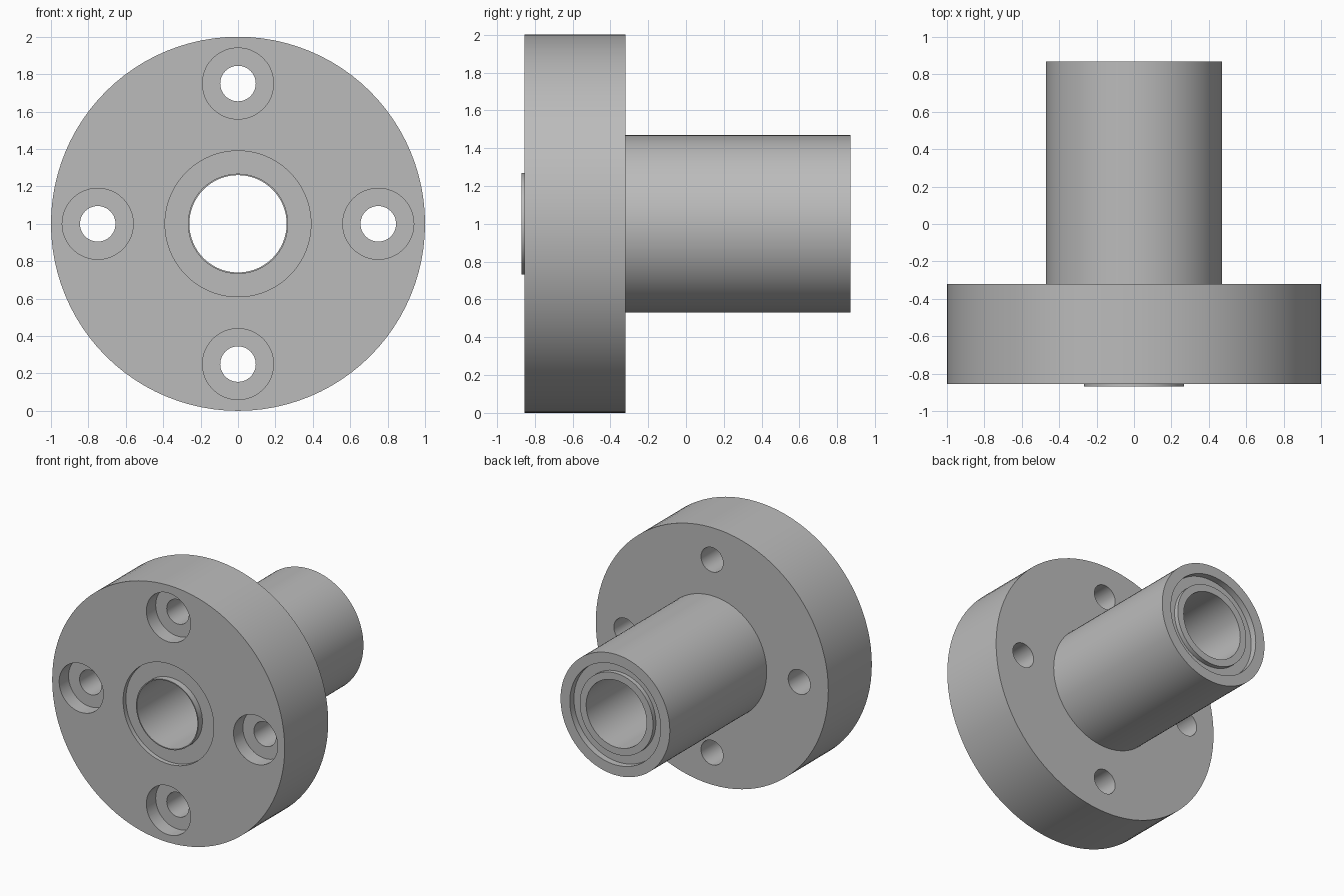
import bpy, bmesh, math
from mathutils import Vector, Matrix

if "Cube" in bpy.data.objects:
    bpy.data.objects.remove(bpy.data.objects["Cube"])

SEGMENTS = 96
BOLT_CIRCLE = 0.75

steel = bpy.data.materials.new("grey steel")
steel.use_nodes = True
steel.diffuse_color = (0.5, 0.5, 0.5, 1)
steel.node_tree.nodes["Principled BSDF"].inputs["Base Color"].default_value = (0.5, 0.5, 0.5, 1)


def lathe(name, profile, centre, segments=SEGMENTS):
    """Turn a closed (radius, y) profile about a front-to-back axis."""
    bm = bmesh.new()
    verts = [bm.verts.new((r, y, 0)) for r, y in profile]
    edges = [bm.edges.new((a, b)) for a, b in zip(verts, verts[1:] + verts[:1])]
    bmesh.ops.spin(bm, geom=verts + edges, cent=(0, 0, 0), axis=(0, 1, 0),
                   angle=math.tau, steps=segments, use_duplicate=False)
    bmesh.ops.remove_doubles(bm, verts=bm.verts, dist=0.0005)
    bmesh.ops.dissolve_degenerate(bm, edges=bm.edges, dist=0.0001)
    bmesh.ops.recalc_face_normals(bm, faces=bm.faces)
    mesh = bpy.data.meshes.new(name)
    bm.to_mesh(mesh)
    bm.free()
    mesh.materials.append(steel)
    obj = bpy.data.objects.new(name, mesh)
    obj.location = centre
    bpy.context.collection.objects.link(obj)
    return obj


# Flange, sleeve, recessed ends and bore lip turned as one body
body = lathe("flanged_bushing", [
    (0.26, -0.87), (0.268, -0.87), (0.268, -0.82), (0.39, -0.82), (0.39, -0.855),
    (1.0, -0.855), (1.0, -0.32), (0.47, -0.32), (0.47, 0.87), (0.39, 0.87),
    (0.39, 0.82), (0.315, 0.82), (0.315, 0.855), (0.26, 0.855)], (0, 0, 1))

# Counterbored bolt holes
for i in range(4):
    angle = i * math.pi / 2
    centre = Vector((BOLT_CIRCLE * math.cos(angle), 0, 1 + BOLT_CIRCLE * math.sin(angle)))
    cutter = lathe("bolt_hole_cutter", [
        (0, -1), (0.19, -1), (0.19, -0.74), (0.095, -0.74), (0.095, -0.2), (0, -0.2)],
        centre, 48)
    cutter.hide_render = True
    cutter.hide_set(True)
    cut = body.modifiers.new("bolt_hole", "BOOLEAN")
    cut.operation = "DIFFERENCE"
    cut.solver = "EXACT"
    cut.object = cutter

# Bake the holes, then shade smooth with crisp rims
bpy.context.view_layer.update()
bpy.ops.object.select_all(action="DESELECT")
body.select_set(True)
bpy.context.view_layer.objects.active = body
for modifier in list(body.modifiers):
    bpy.ops.object.modifier_apply(modifier=modifier.name)
for obj in [o for o in bpy.data.objects if o.name.startswith("bolt_hole_cutter")]:
    bpy.data.objects.remove(obj)
bpy.ops.object.shade_smooth_by_angle(angle=math.radians(30))
